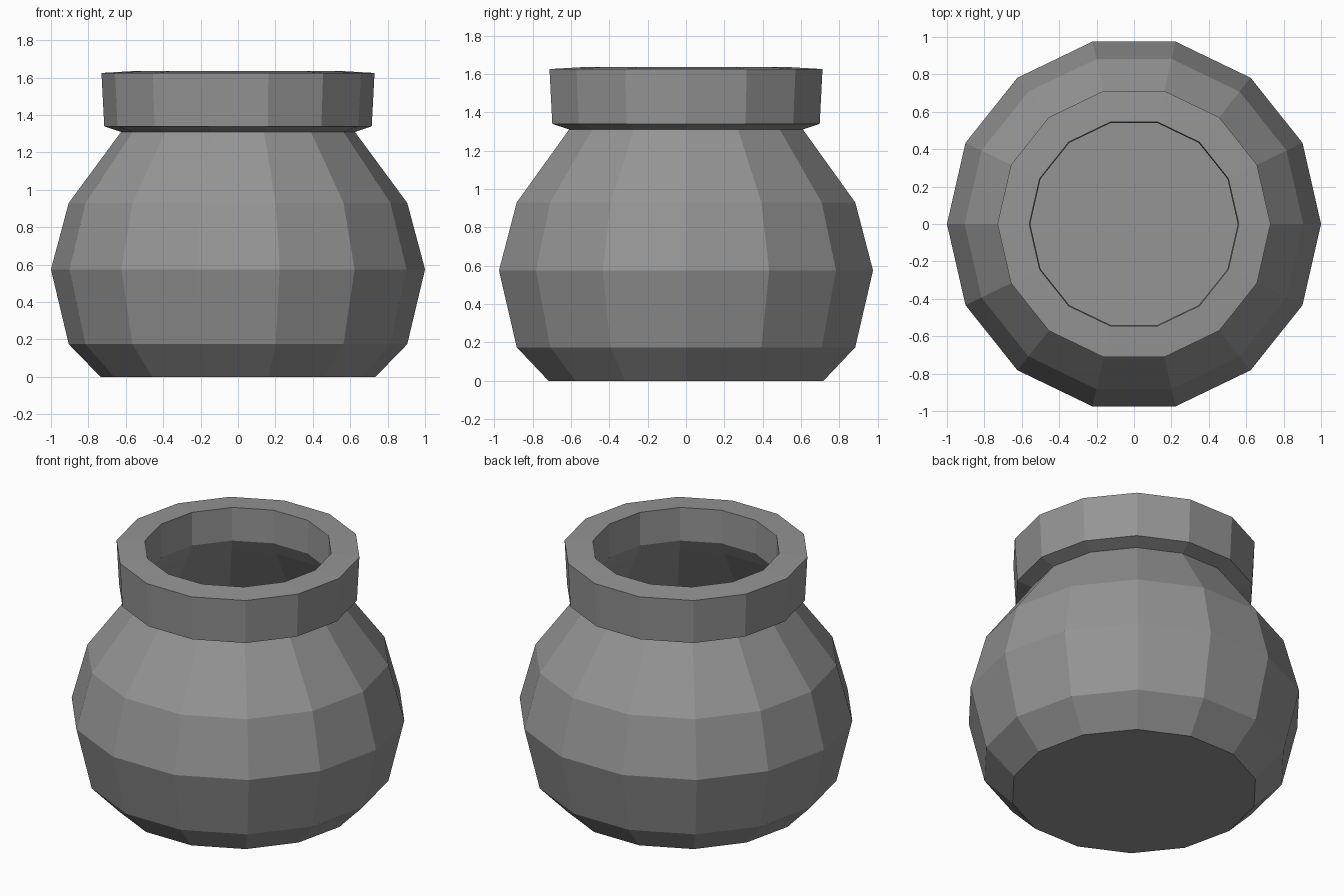
import bpy
import bmesh
from math import cos, sin, tau

SIDES = 14

cube = bpy.data.objects.get("Cube")
if cube:
    bpy.data.objects.remove(cube, do_unlink=True)

# Single plain grey
grey = bpy.data.materials.new("stone grey")
grey.use_nodes = True
colour = (0.30, 0.30, 0.30, 1)
grey.diffuse_color = colour
grey.node_tree.nodes["Principled BSDF"].inputs["Base Color"].default_value = colour


def lathe(name, profile, closed=False):
    """Spin a (radius, height) profile into a flat-faced solid."""
    bm = bmesh.new()
    rings = [[bm.verts.new((r * cos(tau * i / SIDES), r * sin(tau * i / SIDES), z))
              for i in range(SIDES)] for r, z in profile]
    pairs = list(zip(rings, rings[1:]))
    if closed:
        pairs.append((rings[-1], rings[0]))
    else:
        bm.faces.new(rings[0][::-1])
        bm.faces.new(rings[-1])
    for low, high in pairs:
        for i in range(SIDES):
            j = (i + 1) % SIDES
            bm.faces.new((low[i], low[j], high[j], high[i]))
    bmesh.ops.recalc_face_normals(bm, faces=bm.faces)
    mesh = bpy.data.meshes.new(name)
    bm.to_mesh(mesh)
    bm.free()
    mesh.materials.append(grey)
    obj = bpy.data.objects.new(name, mesh)
    bpy.context.collection.objects.link(obj)
    return obj


# Hollow pot: outside from the base up, over the rim, down the inside to the floor
lathe("pot", [
    # belly and shoulder
    (0.735, 0), (0.905, 0.175), (1.0, 0.575), (0.905, 0.93), (0.625, 1.31),
    # thick collar
    (0.715, 1.34), (0.73, 1.625), (0.56, 1.635),
    # inner neck, shoulder and belly
    (0.555, 1.42), (0.605, 1.33), (0.86, 0.92), (0.95, 0.575), (0.86, 0.2), (0.71, 0.05),
])
